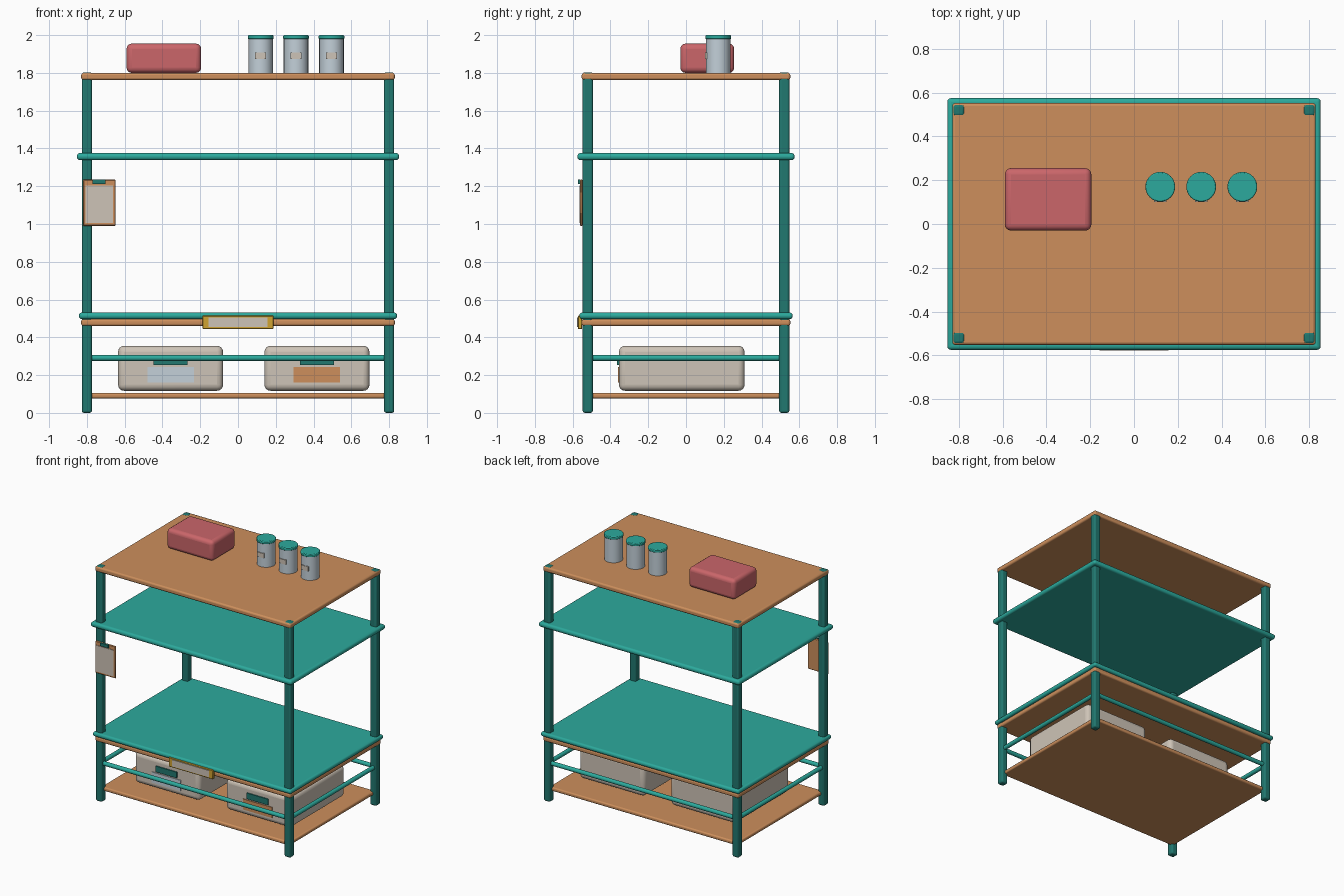
import bpy
import math
from mathutils import Vector

if "Cube" in bpy.data.objects:
    bpy.data.objects.remove(bpy.data.objects["Cube"])


def srgb(r, g, b):
    f = lambda c: c / 12.92 if c <= 0.04045 else ((c + 0.055) / 1.055) ** 2.4
    return (f(r / 255), f(g / 255), f(b / 255), 1.0)


def material(name, rgb):
    m = bpy.data.materials.new(name)
    m.diffuse_color = srgb(*rgb)
    m.use_nodes = True
    m.node_tree.nodes["Principled BSDF"].inputs["Base Color"].default_value = m.diffuse_color
    return m


WOOD = material("warm wood", (205, 143, 92))
TEAL = material("bright teal", (44, 170, 157))
DARK = material("dark teal", (33, 120, 112))
RED = material("soft red", (203, 102, 106))
BEIGE = material("beige", (206, 196, 183))
YELLOW = material("mustard", (208, 163, 50))
BLUE = material("pale blue", (195, 208, 217))


def finish(ob, name, mat, bevel=0, segments=3):
    ob.name = name
    ob.data.materials.append(mat)
    if bevel:
        m = ob.modifiers.new("round", 'BEVEL')
        m.width, m.segments, m.limit_method = bevel, segments, 'ANGLE'
    return ob


def box(name, mat, x, y, z, bevel=0, segments=3):
    """Box given by its (min, max) range on each axis."""
    lo, hi = Vector((x[0], y[0], z[0])), Vector((x[1], y[1], z[1]))
    bpy.ops.mesh.primitive_cube_add(size=1, location=(lo + hi) / 2)
    ob = bpy.context.object
    ob.scale = hi - lo
    bpy.ops.object.transform_apply(location=False, rotation=False, scale=True)
    finish(ob, name, mat, bevel, segments)
    if bevel:
        bpy.ops.object.shade_smooth_by_angle(angle=math.radians(35))
    return ob


def cylinder(name, mat, r, depth, loc, rot=(0, 0, 0), sides=32, bevel=0):
    bpy.ops.mesh.primitive_cylinder_add(vertices=sides, radius=r, depth=depth,
                                        location=loc, rotation=rot)
    ob = finish(bpy.context.object, name, mat, bevel, 2)
    bpy.ops.object.shade_smooth_by_angle(angle=math.radians(35))
    return ob


LX, LY = 0.80, 0.52

# Four posts, their ends just showing through the top board
for sx in (-1, 1):
    for sy in (-1, 1):
        cx, cy = sx * LX, sy * LY
        box("leg", DARK, (cx - 0.027, cx + 0.027), (cy - 0.027, cy + 0.027),
            (0, 1.803), 0.012)

# Boards and shelves
box("top_board", WOOD, (-0.83, 0.83), (-0.552, 0.552), (1.762, 1.80), 0.012)
box("middle_shelf", TEAL, (-0.853, 0.853), (-0.575, 0.575), (1.338, 1.376), 0.017, 4)
box("lower_shelf", TEAL, (-0.842, 0.842), (-0.565, 0.565), (0.497, 0.531), 0.015, 4)
box("lower_board", WOOD, (-0.83, 0.83), (-0.552, 0.552), (0.460, 0.497), 0.012)
box("bottom_board", WOOD, (-0.80, 0.80), (-0.52, 0.52), (0.077, 0.106), 0.01)

# Guard rails between the posts
for s in (-1, 1):
    cylinder("long_rail", TEAL, 0.016, 2 * LX, (0, s * LY, 0.291),
             (0, math.pi / 2, 0), 16)
    cylinder("side_rail", TEAL, 0.016, 2 * LY, (s * LX, 0, 0.291),
             (math.pi / 2, 0, 0), 16)

# Storage bins with handle and label
for cx, label in ((-0.357, BLUE), (0.418, WOOD)):
    box("bin", BEIGE, (cx - 0.278, cx + 0.278), (-0.355, 0.31), (0.117, 0.355), 0.032, 4)
    box("bin_handle", DARK, (cx - 0.09, cx + 0.09), (-0.364, -0.35), (0.253, 0.298))
    box("bin_label", label, (cx - 0.123, cx + 0.123), (-0.361, -0.354), (0.162, 0.243))

# Name plate on the lower shelf
box("plate_frame", YELLOW, (-0.188, 0.188), (-0.573, -0.55), (0.443, 0.515), 0.004, 1)
box("plate_insert", BEIGE, (-0.157, 0.157), (-0.578, -0.571), (0.455, 0.506))

# Clipboard hanging on the left front post
box("clipboard", WOOD, (-0.82, -0.648), (-0.561, -0.547), (0.99, 1.235), 0.004, 1)
box("paper", BEIGE, (-0.808, -0.662), (-0.565, -0.56), (1.005, 1.205))
box("clip", DARK, (-0.77, -0.702), (-0.571, -0.56), (1.212, 1.236))

# Soft red case on top
box("red_case", RED, (-0.59, -0.195), (-0.03, 0.255), (1.80, 1.955), 0.028, 4)

# Row of jars with lids and small labels
for cx in (0.12, 0.307, 0.495):
    cylinder("jar", BLUE, 0.065, 0.182, (cx, 0.17, 1.891), sides=24)
    bpy.ops.object.shade_smooth()
    cylinder("jar_lid", TEAL, 0.068, 0.022, (cx, 0.17, 1.989), bevel=0.005)
    box("jar_label", BEIGE, (cx - 0.029, cx + 0.029), (0.101, 0.111), (1.873, 1.908))
